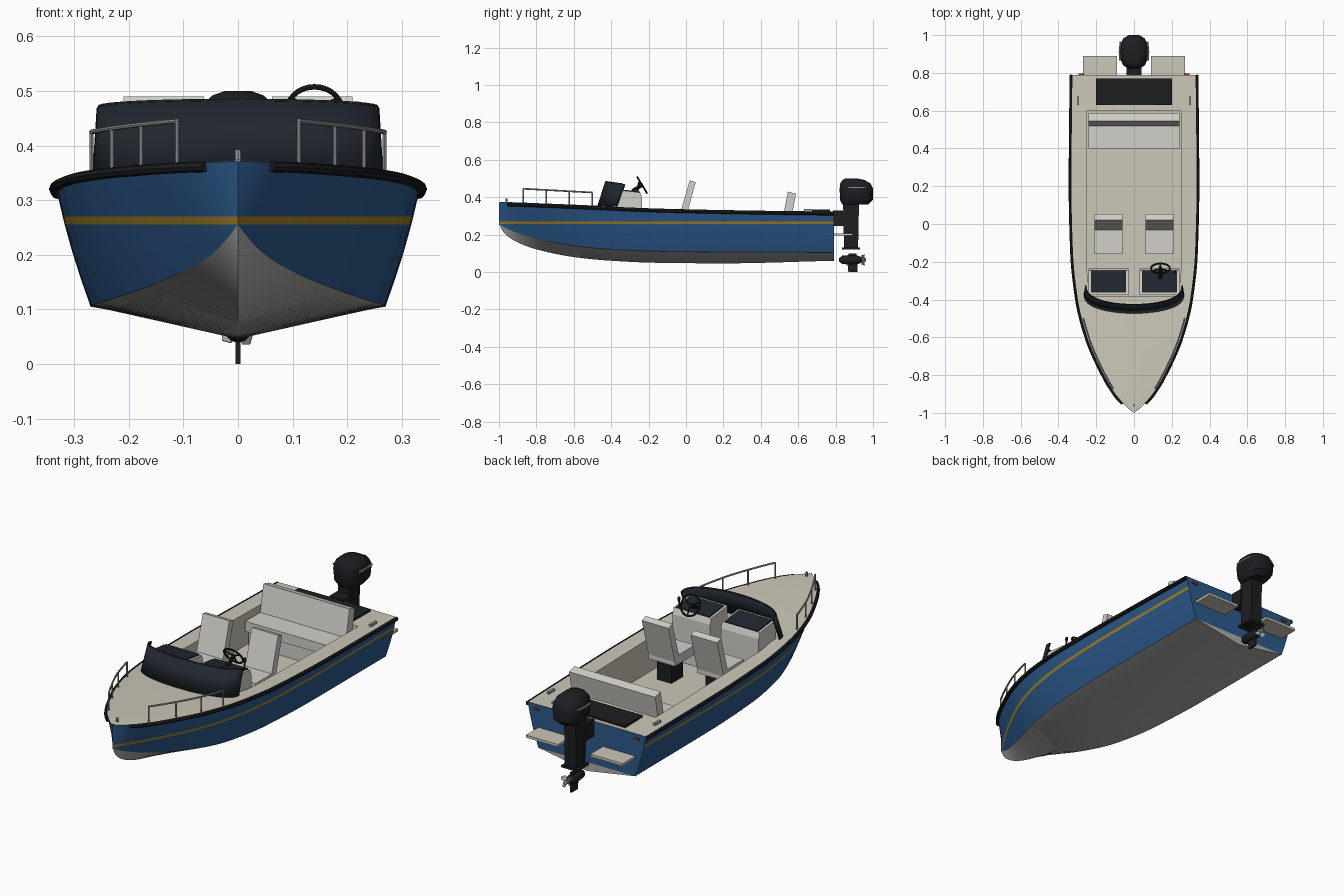
import bpy, math
from math import sin, cos, pi
from mathutils import Vector, Matrix

if "Cube" in bpy.data.objects:
    bpy.data.objects.remove(bpy.data.objects["Cube"])

def material(name, rgb):
    m = bpy.data.materials.new(name)
    m.diffuse_color = (*rgb, 1)
    m.use_nodes = True
    m.node_tree.nodes["Principled BSDF"].inputs["Base Color"].default_value = m.diffuse_color
    return m

BLUE = material("blue", (0.025, 0.10, 0.26))
GOLD = material("gold", (0.36, 0.22, 0.02))
CREAM = material("cream", (0.60, 0.57, 0.48))
BLACK = material("black", (0.012, 0.013, 0.015))
GLASS = material("dark_glass", (0.015, 0.02, 0.028))
SEAT = material("seat", (0.64, 0.63, 0.59))
GREY = material("hull_grey", (0.42, 0.42, 0.41))
STEEL = material("steel", (0.35, 0.36, 0.37))
RED = material("red", (0.4, 0.02, 0.02))

def mesh(name, verts, faces, mat, smooth=False):
    me = bpy.data.meshes.new(name)
    me.from_pydata([tuple(v) for v in verts], [], faces)
    me.materials.append(mat)
    ob = bpy.data.objects.new(name, me)
    bpy.context.collection.objects.link(ob)
    bpy.ops.object.select_all(action='DESELECT')
    ob.select_set(True)
    bpy.context.view_layer.objects.active = ob
    bpy.ops.object.mode_set(mode='EDIT')
    bpy.ops.mesh.select_all(action='SELECT')
    bpy.ops.mesh.remove_doubles(threshold=1e-5)
    bpy.ops.mesh.normals_make_consistent(inside=False)
    bpy.ops.object.mode_set(mode='OBJECT')
    if smooth:
        bpy.ops.object.shade_smooth_by_angle(angle=math.radians(35))
    return ob

def loft(name, rows, mat, closed=False, caps=False, smooth=True):
    n = len(rows[0])
    verts = [p for r in rows for p in r]
    faces = []
    for i in range(len(rows) - 1):
        for j in range(n if closed else n - 1):
            k = (j + 1) % n
            faces.append((i*n + j, i*n + k, (i+1)*n + k, (i+1)*n + j))
    if caps:
        faces += [tuple(range(n)), tuple((len(rows)-1)*n + j for j in range(n))]
    return mesh(name, verts, faces, mat, smooth)

def prism(name, x0, x1, profile, mat):
    """Extrude a (y, z) profile across x."""
    return loft(name, [[(x, y, z) for y, z in profile] for x in (x0, x1)], mat, True, True, False)

def box(name, x0, x1, y0, y1, z0, z1, mat):
    return prism(name, x0, x1, [(y0, z0), (y1, z0), (y1, z1), (y0, z1)], mat)

def tube(name, pts, r, mat, sides=8, closed=False):
    pts = [Vector(p) for p in pts]
    rows, n = [], len(pts)
    for i, p in enumerate(pts):
        a = pts[(i-1) % n] if closed or i else p
        b = pts[(i+1) % n] if closed or i < n - 1 else p
        t = (b - a).normalized()
        u = t.cross(Vector((0, 0, 1)) if abs(t.z) < 0.95 else Vector((1, 0, 0))).normalized()
        v = t.cross(u)
        rows.append([p + r*(u*cos(2*pi*k/sides) + v*sin(2*pi*k/sides)) for k in range(sides)])
    if closed:
        rows.append(rows[0])
    return loft(name, rows, mat, True, not closed)

# Hull lines: y, keel z, chine x, chine z, sheer x, sheer z
LINES = [(-1, .255, 0, .256, 0, .371), (-.97, .205, .013, .238, .038, .370),
         (-.9, .158, .04, .208, .102, .368), (-.8, .121, .083, .178, .162, .364),
         (-.6, .080, .168, .141, .250, .356), (-.4, .060, .226, .121, .300, .347),
         (-.15, .049, .258, .111, .326, .337), (.2, .046, .27, .107, .334, .329),
         (.79, .060, .27, .105, .329, .320)]

def line(y, c):
    """Monotone cubic interpolation of a hull line."""
    d = [(b[c]-a[c])/(b[0]-a[0]) for a, b in zip(LINES, LINES[1:])]
    m = [d[0]] + [2*p*q/(p+q) if p*q > 0 else 0 for p, q in zip(d, d[1:])] + [d[-1]]
    i = max(k for k in range(len(d)) if LINES[k][0] <= y + 1e-9)
    h = LINES[i+1][0] - LINES[i][0]
    t = (y - LINES[i][0]) / h
    return ((2*t**3-3*t*t+1)*LINES[i][c] + (t**3-2*t*t+t)*h*m[i]
            + (3*t*t-2*t**3)*LINES[i+1][c] + (t**3-t*t)*h*m[i+1])

def side(y, z):
    """Half width of the topsides at height z."""
    cx, cz, sx, sz = (line(y, c) for c in (2, 3, 4, 5))
    t = (z - cz) / (sz - cz)
    return cx + (sx - cx)*t + .02*t*(1 - t)*(sx/.33)

Y0, Y1 = -.38, .60      # cockpit ends
TRANSOM = .79
ys = sorted({-1, -.99, -.98, -.965, -.95, -.925, Y0, Y1, TRANSOM} | {round(-.9 + .04*i, 3) for i in range(43)})
ys = [y for y in ys if y <= TRANSOM]
LO, HI = .256, .270     # stripe heights

# Hull bottom and coloured topsides
loft("hull_bottom", [[(s*line(y, 2), y, line(y, 3 if s else 1)) for s in (-1, 0, 1)] for y in ys], GREY)
for s, n in ((-1, "left"), (1, "right")):
    def strip(name, heights, mat):
        loft(n + name, [[(s*side(y, z), y, z) for z in heights(y)] for y in ys], mat)
    strip("_lower_topside", lambda y: [line(y, 3) + (max(LO, line(y, 3)) - line(y, 3))*k/3 for k in range(4)], BLUE)
    strip("_stripe", lambda y: [LO, HI], GOLD)
    strip("_upper_topside", lambda y: [HI + (line(y, 5) - HI)*k/2 for k in range(3)], BLUE)
    tube(n + "_rub_rail", [(s*(line(y, 4) + .002), y, line(y, 5) - .008) for y in ys if y >= -.95], .010, BLACK)

# Transom
tz, cz = line(TRANSOM, 5), line(TRANSOM, 3)
zs = [cz, .2, LO, HI, tz]
loft("transom", [[(s*side(TRANSOM, z), TRANSOM, z) for s in (-1, 1)] for z in zs], BLUE, smooth=False)
mesh("transom_bottom", [(-.27, TRANSOM, cz), (0, TRANSOM, line(TRANSOM, 1)), (.27, TRANSOM, cz)], [(0, 1, 2)], GREY)

# Deck around the cockpit, then the cockpit tub
FLOOR = .165
def inner(y):
    return min(.25, line(y, 4) - .07)
def deck_point(x, y):
    return (x, y, line(y, 5) + .004*(1 - abs(x)/max(line(y, 4), .01)))
for name, a, b in (("bow_deck", -1, Y0), ("stern_deck", Y1, TRANSOM)):
    loft(name, [[deck_point(line(y, 4)*k/4, y) for k in range(-4, 5)] for y in ys if a <= y <= b], CREAM)
cy = [y for y in ys if Y0 <= y <= Y1]
for s, n in ((-1, "left"), (1, "right")):
    loft(n + "_side_deck", [[deck_point(s*line(y, 4), y), deck_point(s*inner(y), y)] for y in cy], CREAM)
    loft(n + "_cockpit_wall", [[deck_point(s*inner(y), y), (s*inner(y), y, FLOOR)] for y in cy], CREAM)
loft("cockpit_floor", [[(-inner(y), y, FLOOR), (inner(y), y, FLOOR)] for y in cy], CREAM)
for n, y in (("front", Y0), ("rear", Y1)):
    loft(n + "_bulkhead", [[(s*inner(y), y, z) for s in (-1, 1)] for z in (FLOOR, line(y, 5) + .002)], CREAM)

# Wraparound windshield with trim
low, top = [], []
for i in range(25):
    a = (i/24 - .5)*pi
    c = max(cos(a), 0)**.8
    low.append((.262*sin(a), -.372 - .098*c, .350 + .004*c))
    top.append((.255*sin(a), -.328 - .100*c, .468 + .014*c))
ws = loft("windshield", [low, top], GLASS)
sol = ws.modifiers.new("thickness", 'SOLIDIFY')
sol.thickness, sol.offset = .008, 0
tube("windshield_trim", [low[0]] + top + [low[-1]], .0045, BLACK, 6)

for s, n in ((-1, "left"), (1, "right")):
    def span(a, b):
        return sorted((s*a, s*b))
    # Console with dash panel
    prism(n + "_console", *span(.03, .24), [(-.375, FLOOR), (-.235, FLOOR), (-.235, .395), (-.245, .425), (-.375, .44)], SEAT)
    prism(n + "_dash", *span(.042, .228), [(-.362, .437), (-.245, .424), (-.245, .430), (-.362, .443)], GLASS)
    # Helm seat
    box(n + "_seat_pedestal", *span(.095, .175), -.11, -.02, FLOOR, .27, BLACK)
    box(n + "_seat_cushion", *span(.062, .21), -.16, .0, .268, .315, SEAT)
    prism(n + "_seat_back", *span(.062, .21), [(-.035, .30), (.0, .29), (.052, .48), (.02, .49)], SEAT)
    # Swim platform, tail light, stern cleat
    box(n + "_swim_platform", *span(.09, .27), TRANSOM, .89, .194, .207, CREAM)
    box(n + "_tail_light", *span(.265, .295), .788, .796, .292, .302, RED)
    box(n + "_stern_cleat", *span(.29, .302), .63, .675, .324, .336, STEEL)
    # Bow rail
    def rail(y):
        return Vector((s*(line(y, 4) - .011), y, .445 - .02*(y + .87)/.37))
    ry = [-.87 + .37*i/12 for i in range(13)]
    tube(n + "_bow_rail", [rail(y) for y in ry], .0045, STEEL)
    for i in (0, 4, 8, 12):
        p = rail(ry[i])
        tube(n + "_rail_post", [(p.x, p.y, line(p.y, 5)), p], .004, STEEL)

# Bench and stern hatch
box("bench_base", -.235, .235, .42, .56, FLOOR, .245, SEAT)
box("bench_cushion", -.24, .24, .40, .56, .245, .295, SEAT)
prism("bench_back", -.24, .24, [(.515, .28), (.56, .27), (.588, .418), (.545, .43)], SEAT)
box("stern_hatch", -.2, .2, .63, .77, .320, .333, BLACK)

# Bow light
tube("bow_light", [(0, -.96, .37), (0, -.96, .393)], .006, STEEL)

# Steering wheel, column and throttle
hub = Vector((.14, -.235, .465))
u, v = Vector((1, 0, 0)), Vector((0, -.52, .854))
nrm = Vector((0, .854, .52))
tube("steering_wheel", [hub + .05*(u*cos(2*pi*k/28) + v*sin(2*pi*k/28)) for k in range(28)], .005, BLACK, 8, True)
for k in range(3):
    a = pi/2 + 2*pi*k/3 + pi
    tube("wheel_spoke", [hub, hub + .05*(u*cos(a) + v*sin(a))], .004, BLACK, 6)
tube("steering_column", [hub + nrm*.006, hub - nrm*.06], .010, BLACK)
tube("throttle", [(.215, -.26, .425), (.215, -.25, .465)], .004, BLACK, 6)
tube("throttle_knob", [(.215, -.252, .465), (.215, -.25, .480)], .007, BLACK)

# Outboard cowling, lofted from rings
def ring(z, c, rx, ry):
    pts = []
    for k in range(12):
        a = 2*pi*(k + .5)/12
        f = lambda w: math.copysign(abs(w)**.75, w)
        pts.append((rx*f(cos(a)), c + ry*f(sin(a)), z))
    return pts
loft("outboard_cowling", [ring(*r) for r in ((.360, .905, .048, .07), (.385, .911, .068, .090), (.445, .911, .075, .092),
     (.475, .905, .066, .082), (.492, .895, .048, .060), (.5, .885, .025, .032))], BLACK, True, True)
for s in (-1, 1):
    tube("cowling_strip", [(s*.073, .865, .45), (s*.076, .91, .45), (s*.071, .965, .45)], .005, STEEL, 6)

# Outboard leg, bracket, gearcase and propeller
prism("outboard_leg", -.032, .032, [(.845, .125), (.92, .125), (.925, .37), (.84, .37)], BLACK)
box("cavitation_plate", -.045, .045, .835, .93, .120, .130, BLACK)
box("outboard_bracket", -.04, .04, .787, .85, .245, .330, BLACK)
loft("gearcase", [[(r*cos(2*pi*k/12), y, .065 + r*sin(2*pi*k/12)) for k in range(12)]
     for y, r in ((.818, .008), (.835, .022), (.88, .026), (.92, .022), (.94, .014))], BLACK, True, True)
prism("skeg", -.005, .005, [(.862, .06), (.918, .06), (.918, 0), (.868, 0)], BLACK)
prism("lower_strut", -.008, .008, [(.868, .075), (.912, .075), (.912, .098), (.868, .098)], BLACK)
tube("propeller_hub", [(0, .935, .065), (0, .962, .065)], .010, STEEL)
for k in range(4):
    m = Matrix.Translation((0, .948, .065)) @ Matrix.Rotation(k*pi/2 + pi/4, 4, 'Y')
    b = [(-.005, -.006, .005), (.005, .006, .005), (.013, .008, .026), (.004, .004, .036), (-.010, -.008, .028)]
    ob = mesh("propeller_blade", [m @ Vector(p) for p in b], [(0, 1, 2, 3, 4)], STEEL)
    ob.modifiers.new("thickness", 'SOLIDIFY').thickness = .003
